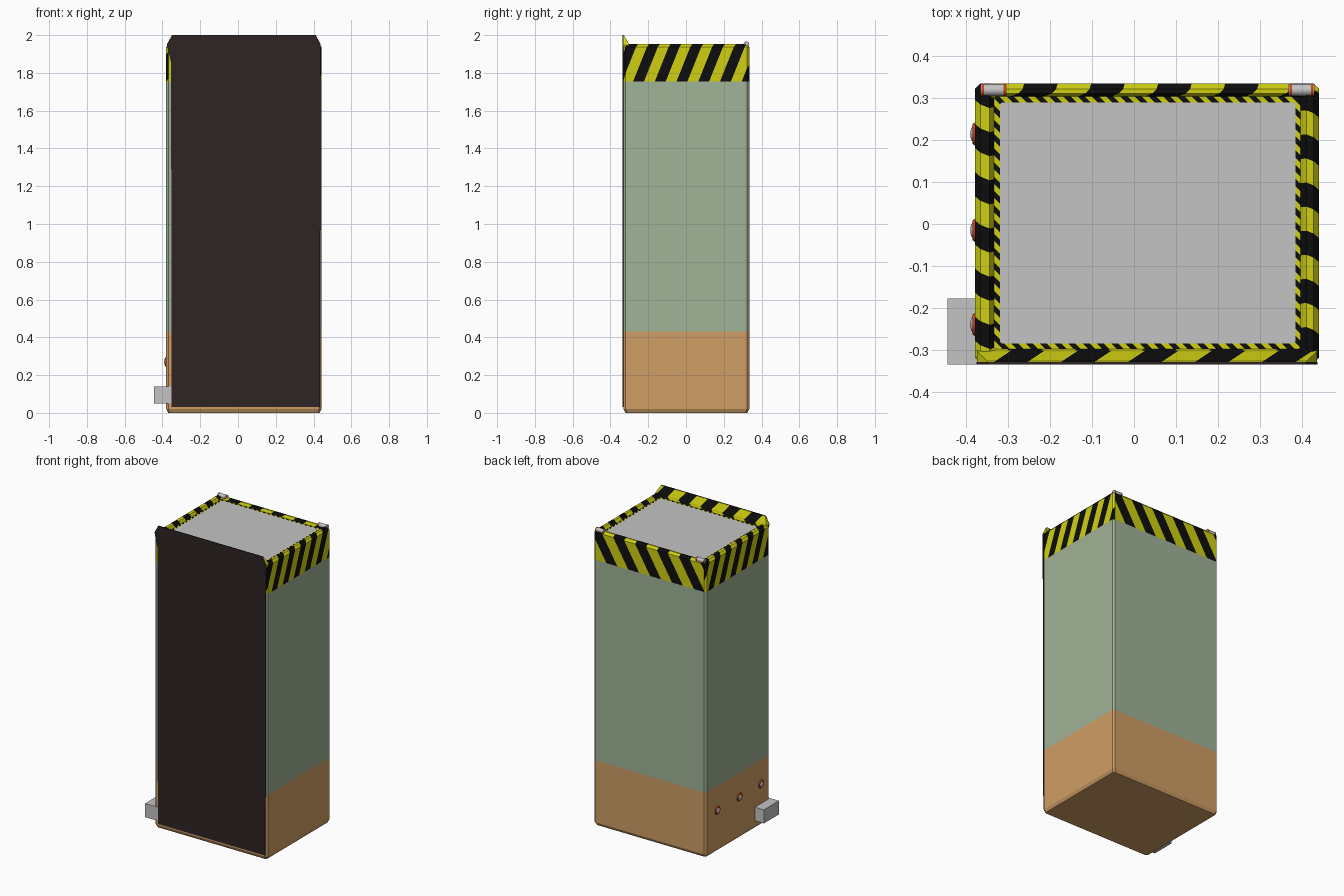
import bpy, bmesh, math
from mathutils import Vector, Matrix

if "Cube" in bpy.data.objects:
    bpy.data.objects.remove(bpy.data.objects["Cube"])


def lin(c):
    c /= 255
    return c / 12.92 if c <= 0.04045 else ((c + 0.055) / 1.055) ** 2.4


def material(name, r, g, b):
    m = bpy.data.materials.new(name)
    m.diffuse_color = (lin(r), lin(g), lin(b), 1)
    m.use_nodes = True
    m.node_tree.nodes["Principled BSDF"].inputs["Base Color"].default_value = m.diffuse_color
    return m


green = material("pale_green", 161, 179, 151)
tan = material("tan_orange", 207, 158, 100)
yellow = material("warning_yellow", 208, 208, 18)
black = material("warning_black", 13, 13, 13)
grey = material("light_grey", 196, 196, 196)
dark = material("dark_brown", 46, 36, 36)
red = material("signal_red", 205, 62, 30)


def finish(bm, name, mats):
    bmesh.ops.recalc_face_normals(bm, faces=bm.faces)
    me = bpy.data.meshes.new(name)
    bm.to_mesh(me)
    bm.free()
    for m in mats:
        me.materials.append(m)
    ob = bpy.data.objects.new(name, me)
    bpy.context.collection.objects.link(ob)
    return ob


def loft(bm, rings):
    """Skin a list of point rings and cap both ends."""
    vs = [[bm.verts.new(p) for p in ring] for ring in rings]
    n = len(vs[0])
    for a, b in zip(vs, vs[1:]):
        for i in range(n):
            bm.faces.new((a[i], a[(i + 1) % n], b[(i + 1) % n], b[i]))
    bm.faces.new(vs[0][::-1])
    bm.faces.new(vs[-1])


def ring(x0, x1, y0, y1, c, z):
    """Rectangle with cut corners."""
    return [(x0 + c, y0, z), (x1 - c, y0, z), (x1, y0 + c, z), (x1, y1 - c, z),
            (x1 - c, y1, z), (x0 + c, y1, z), (x0, y1 - c, z), (x0, y0 + c, z)]


def stripe(bm, faces, vec, period, idx_a, idx_b, phase=0.0):
    """Cut faces along diagonal planes and alternate two materials."""
    vec = Vector(vec)
    half = period / 2
    layer = bm.faces.layers.int.get("work") or bm.faces.layers.int["work"]
    for f in faces:
        f[layer] = 1
    vals = [vec.dot(v.co) - phase for f in faces for v in f.verts]
    for k in range(math.ceil(min(vals) / half), math.floor(max(vals) / half) + 1):
        fs = [f for f in bm.faces if f[layer] == 1]
        geom = set(fs)
        for f in fs:
            geom.update(f.edges)
            geom.update(f.verts)
        co = vec * ((k * half + phase) / vec.length_squared)
        bmesh.ops.bisect_plane(bm, geom=list(geom), dist=1e-6, plane_co=co, plane_no=vec)
    for f in bm.faces:
        if f[layer] == 1:
            k = math.floor((vec.dot(f.calc_center_median()) - phase) / half)
            f.material_index = idx_a if k % 2 else idx_b
            f[layer] = 0


# cabinet body with base bevel, colour bands, raised rim and sunken top panel
X0, X1, Y0, Y1 = -0.38, 0.442, -0.331, 0.335
bm = bmesh.new()
bm.faces.layers.int.new("work")
i = 0.01
loft(bm, [
    ring(X0 + i, X1 - i, Y0 + i, Y1 - i, 0.01, 0),
    ring(X0, X1, Y0, Y1, 0.012, 0.02),
    ring(X0, X1, Y0, Y1, 0.012, 0.43),
    ring(X0, X1, Y0, Y1, 0.012, 1.755),
    ring(X0, X1, Y0, Y1, 0.012, 1.938),
    ring(X0 + 0.013, X1 - 0.013, Y0 + 0.013, Y1 - 0.013, 0.01, 1.953),
    ring(-0.345, 0.412, -0.308, 0.312, 0.006, 1.953),
    ring(-0.334, 0.398, -0.299, 0.304, 0.005, 1.936),
    ring(-0.32, 0.385, -0.285, 0.29, 0.004, 1.936),
])
bmesh.ops.recalc_face_normals(bm, faces=bm.faces)
groups = {"right": [], "left": [], "back": [], "front": [], "fine_x": [], "fine_y": []}
for f in bm.faces:
    c = f.calc_center_median()
    if c.z < 0.43:
        f.material_index = 1
    elif c.z < 1.755:
        f.material_index = 0
    elif len(f.verts) == 8:
        f.material_index = 4
    else:
        dx, dy = (c.x - 0.031) / 0.411, (c.y - 0.002) / 0.333
        side = abs(dx) > abs(dy)
        if abs(c.z - 1.936) < 1e-4:
            groups["fine_y" if side else "fine_x"].append(f)
        elif side:
            groups["right" if dx > 0 else "left"].append(f)
        else:
            groups["back" if dy > 0 else "front"].append(f)
RULES = {"right": ((0.4, 1, -0.4), 0.115), "left": ((0.4, 1, 0.4), 0.115),
         "back": ((1, -1, -0.6), 0.16), "front": ((1, -1, 0), 0.16),
         "fine_x": ((1, 1, 0), 0.034), "fine_y": ((1, 1, 0), 0.034)}
for key, (vec, period) in RULES.items():
    stripe(bm, groups[key], vec, period, 2, 3)
finish(bm, "cabinet_body", [green, tan, yellow, black, grey])

# dark front panel, standing above the rim with clipped corners
outline = [(-0.352, 0.03), (0.433, 0.03), (0.438, 1.95), (0.412, 2.0),
           (-0.35, 2.0), (-0.376, 1.95), (-0.354, 1.85)]
bm = bmesh.new()
loft(bm, [[(x, y, z) for x, z in outline] for y in (-0.335, -0.330)])
finish(bm, "front_panel", [dark])

# striped sloping back of the raised front lip
bm = bmesh.new()
bm.faces.layers.int.new("work")
loft(bm, [
    [(-0.375, -0.33, 1.945), (0.437, -0.33, 1.945), (0.437, -0.302, 1.945), (-0.375, -0.302, 1.945)],
    [(-0.375, -0.33, 1.952), (0.437, -0.33, 1.952), (0.437, -0.304, 1.954), (-0.375, -0.304, 1.954)],
    [(-0.35, -0.33, 1.999), (0.412, -0.33, 1.999), (0.412, -0.327, 1.999), (-0.35, -0.327, 1.999)],
])
stripe(bm, list(bm.faces), (1, -1.5, 0), 0.16, 2, 3)
finish(bm, "front_lip", [green, tan, yellow, black])


def cone(name, loc, r1, r2, depth, mat, flip=False):
    """Round part lying along x; r1 is the end at low x."""
    bm = bmesh.new()
    bmesh.ops.create_cone(bm, cap_ends=True, segments=20, radius1=r1, radius2=r2, depth=depth,
                          matrix=Matrix.Translation(loc) @ Matrix.Rotation(math.pi / 2, 4, 'Y'))
    ob = finish(bm, name, [mat])
    for p in ob.data.polygons:
        p.use_smooth = len(p.vertices) == 4
    ob.data.set_sharp_from_angle(angle=math.radians(40))
    return ob


# hinge barrels on the rear top edge with red end rings
for side, x in (("left", -0.335), ("right", 0.4)):
    cone(side + "_hinge_barrel", (x, 0.32, 1.951), 0.014, 0.014, 0.062, grey)
    for k, dx in enumerate((-0.026, 0.026)):
        cone(f"{side}_hinge_ring_{k + 1}", (x + dx, 0.32, 1.951), 0.015, 0.015, 0.006, red)

# side buttons: red collar with a grey dome
for k, y in enumerate((-0.24, -0.015, 0.215)):
    cone(f"button_collar_{k + 1}", (-0.382, y, 0.27), 0.023, 0.029, 0.008, red)
    bm = bmesh.new()
    bmesh.ops.create_uvsphere(bm, u_segments=16, v_segments=10, radius=1,
                              matrix=Matrix.Translation((-0.383, y, 0.27)) @ Matrix.Diagonal((0.008, 0.019, 0.019, 1)))
    for f in bm.faces:
        f.smooth = True
    finish(bm, f"button_dome_{k + 1}", [grey])

# grey block sticking out low on the left side
bm = bmesh.new()
bmesh.ops.create_cube(bm, size=1, matrix=Matrix.Translation((-0.3985, -0.2565, 0.095))
                      @ Matrix.Diagonal((0.093, 0.157, 0.09, 1)))
finish(bm, "side_block", [grey])
